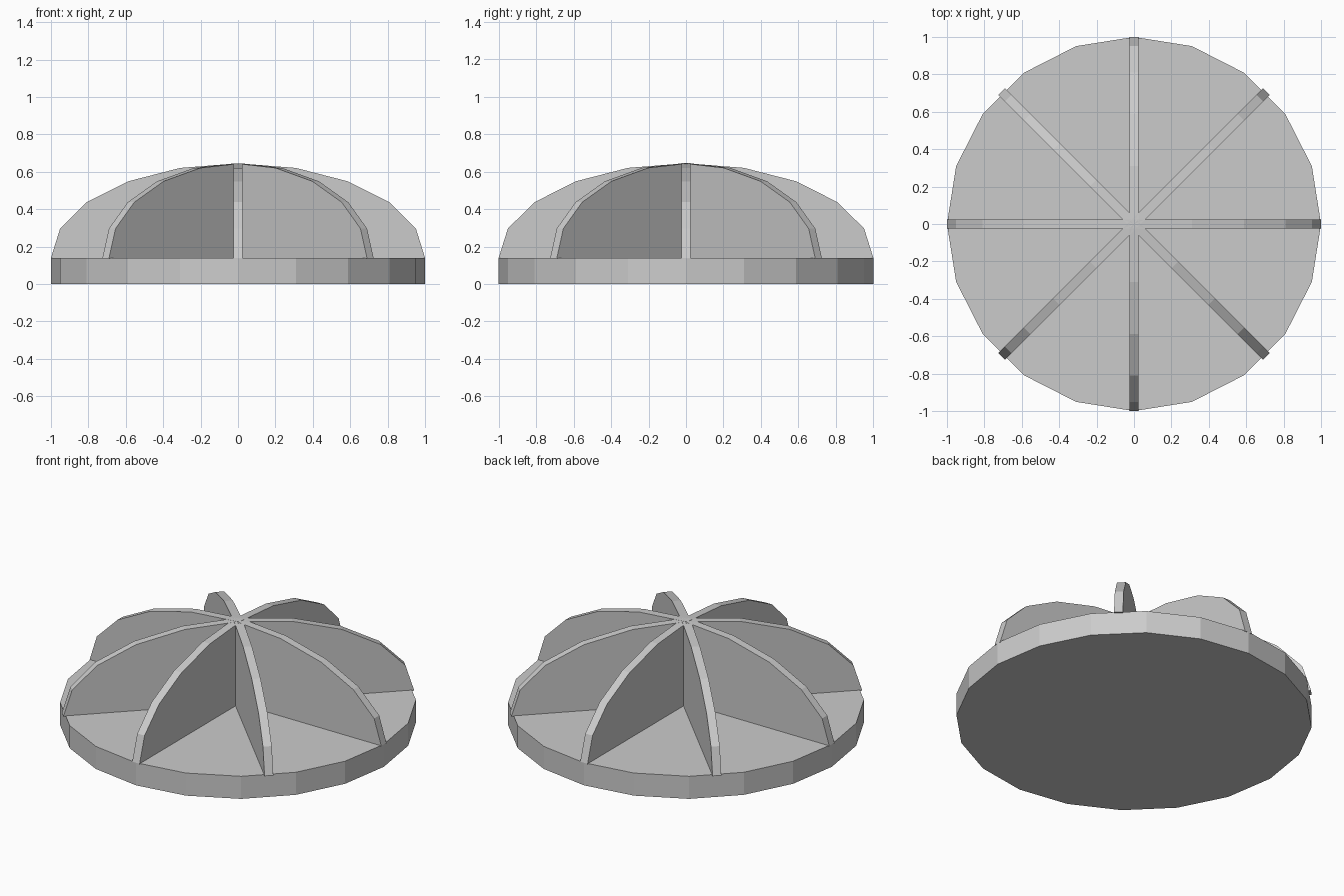
import bpy
import bmesh
from math import sin, cos, pi
from mathutils import Matrix

SIDES = 20
BASE_TOP = 0.14
FIN_RISE = 0.505
FIN_WIDTH = 0.05

if "Cube" in bpy.data.objects:
    bpy.data.objects.remove(bpy.data.objects["Cube"])

grey = bpy.data.materials.new("plain grey")
grey.use_nodes = True
colour = (0.6, 0.6, 0.6, 1)
grey.diffuse_color = colour
grey.node_tree.nodes["Principled BSDF"].inputs["Base Color"].default_value = colour


def add_prism(name, outline, vector, turn=0):
    """Extrude a flat outline along a vector, then turn it about z."""
    bm = bmesh.new()
    face = bm.faces.new([bm.verts.new(p) for p in outline])
    extruded = bmesh.ops.extrude_face_region(bm, geom=[face], use_keep_orig=True)
    moved = [v for v in extruded["geom"] if isinstance(v, bmesh.types.BMVert)]
    bmesh.ops.translate(bm, verts=moved, vec=vector)
    bmesh.ops.recalc_face_normals(bm, faces=bm.faces)
    bmesh.ops.rotate(bm, verts=bm.verts, matrix=Matrix.Rotation(turn, 3, "Z"))
    mesh = bpy.data.meshes.new(name)
    bm.to_mesh(mesh)
    bm.free()
    mesh.materials.append(grey)
    obj = bpy.data.objects.new(name, mesh)
    bpy.context.collection.objects.link(obj)


# Twenty-sided base disc
step = 2 * pi / SIDES
add_prism("base_disc",
          [(cos(i * step), sin(i * step), 0) for i in range(SIDES)],
          (0, 0, BASE_TOP))

# Four arched fins crossing at the centre, giving eight spokes
arch = [(cos(i * step), -FIN_WIDTH / 2, BASE_TOP + FIN_RISE * sin(i * step))
        for i in range(SIDES // 2 + 1)]
foot = [(-1, -FIN_WIDTH / 2, BASE_TOP - 0.005), (1, -FIN_WIDTH / 2, BASE_TOP - 0.005)]
for k in range(4):
    add_prism(f"arched_fin_{k + 1}", arch + foot, (0, FIN_WIDTH, 0), k * pi / 4)
